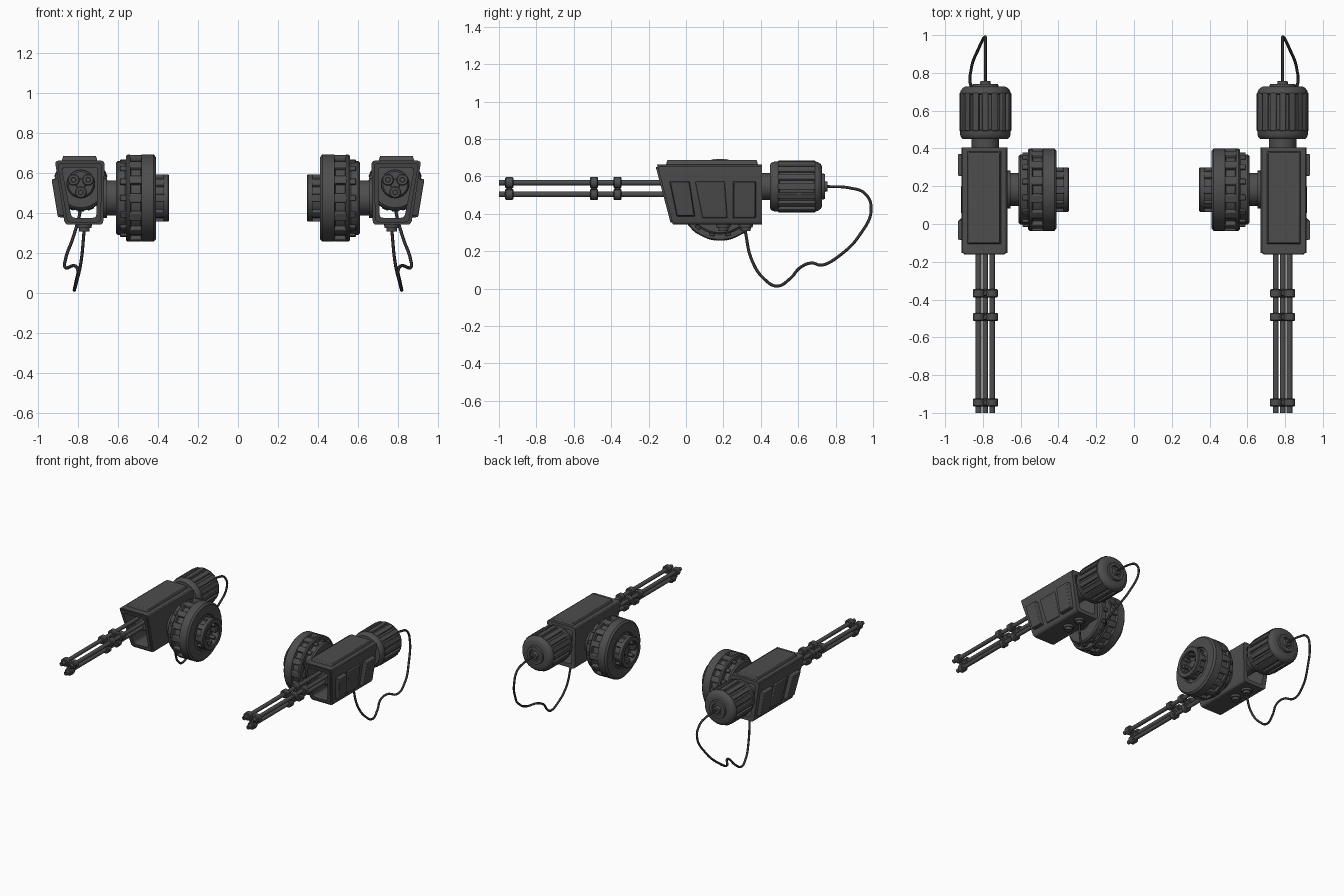
import bpy, bmesh
from math import sin, cos, pi, tau
from mathutils import Vector, Matrix

if "Cube" in bpy.data.objects:
    bpy.data.objects.remove(bpy.data.objects["Cube"])

def mat(name, v):
    m = bpy.data.materials.new(name)
    m.diffuse_color = (v, v, v, 1)
    m.use_nodes = True
    m.node_tree.nodes["Principled BSDF"].inputs["Base Color"].default_value = m.diffuse_color
    return m

METAL, RUBBER = mat("dark_metal", 0.075), mat("cable_rubber", 0.03)
GUN = Vector((0.787, 0, 0.546))      # barrel axis (along y)
WHEEL = Vector((0, 0.182, 0.475))    # side drum axis (along x)

def finish(name, bm, bevel=0):
    """Mesh object, smooth with sharp edges, mirrored to the other side."""
    bmesh.ops.recalc_face_normals(bm, faces=bm.faces)
    me = bpy.data.meshes.new(name)
    bm.to_mesh(me)
    bm.free()
    me.shade_smooth()
    me.set_sharp_from_angle(angle=0.6)
    me.materials.append(METAL)
    ob = bpy.data.objects.new(name, me)
    bpy.context.collection.objects.link(ob)
    if bevel:
        b = ob.modifiers.new("bevel", 'BEVEL')
        b.width, b.segments, b.limit_method = bevel, 2, 'ANGLE'
    ob.modifiers.new("mirror", 'MIRROR').use_mirror_merge = False
    return ob

def place(axis, c, along, u, v):
    return c + (Vector((along, u, v)) if axis == 'X' else Vector((u, along, v)))

def lathe(name, prof, axis, c, n=40, bm=None):
    """Revolve (along, radius) points; flat ends are capped."""
    own = bm is None
    bm = bm or bmesh.new()
    rings = [[bm.verts.new(place(axis, c, a, r * cos(tau * i / n), r * sin(tau * i / n)))
              for i in range(n)] for a, r in prof]
    for p, q in zip(rings, rings[1:]):
        for i in range(n):
            j = (i + 1) % n
            bm.faces.new((p[i], p[j], q[j], q[i]))
    bm.faces.new(rings[0])
    bm.faces.new(rings[-1])
    return finish(name, bm) if own else None

def bars(name, n, axis, c, a0, a1, r0, r1, w, bevel=0.004):
    """Blocks arranged radially around an axis."""
    bm = bmesh.new()
    for k in range(n):
        t = tau * k / n
        new = bmesh.ops.create_cube(bm, size=1)['verts']
        for v in new:
            r, s = (r0 + r1) / 2 + v.co.x * (r1 - r0), v.co.y * w
            a = (a0 + a1) / 2 + v.co.z * (a1 - a0)
            v.co = place(axis, c, a, r * cos(t) - s * sin(t), r * sin(t) + s * cos(t))
    return finish(name, bm, bevel)

# housing: hollow trapezoid tube with slanted front
def section(d):
    """Rounded trapezoid cross-section (x, z), inset by d."""
    pts = [Vector(p) for p in ((0.675 + d, 0.342 + d), (0.867 - d, 0.342 + d),
                               (0.917 - d, 0.663 - d), (0.668 + d, 0.663 - d))]
    out, r = [], 0.02
    for i, p in enumerate(pts):
        a = p + (pts[i - 1] - p).normalized() * r
        b = p + (pts[(i + 1) % 4] - p).normalized() * r
        out += [a.lerp(p, t).lerp(p.lerp(b, t), t) for t in (0, 0.33, 0.67, 1)]
    return out

def front_y(z):
    return -0.155 + (0.663 - z) / 0.321 * 0.085

def tube(name, d0, d1, y_off, y_end):
    bm = bmesh.new()
    loops = []
    for d, back in ((d0, 0), (d0, 1), (d1, 1), (d1, 0)):
        loops.append([bm.verts.new((p.x, (y_end if y_end is not None else front_y(p.y) + 0.03)
                                    if back else front_y(p.y) + y_off, p.y)) for p in section(d)])
    for k in range(4):
        p, q = loops[k], loops[(k + 1) % 4]
        for i in range(len(p)):
            j = (i + 1) % len(p)
            bm.faces.new((p[i], p[j], q[j], q[i]))
    return finish(name, bm)

tube("housing_shell", 0, 0.03, 0, 0.406)
tube("housing_front_rim", 0.012, 0.034, -0.01, None)

def slab(name, base, top):
    """Solid between two matching outlines."""
    bm = bmesh.new()
    a, b = ([bm.verts.new(p) for p in o] for o in (base, top))
    bm.faces.new(a)
    bm.faces.new(b)
    for i in range(len(a)):
        j = (i + 1) % len(a)
        bm.faces.new((a[i], a[j], b[j], b[i]))
    return finish(name, bm, 0.004)

# lid on top
rect = lambda x0, x1, y0, y1, z: [(x0, y0, z), (x1, y0, z), (x1, y1, z), (x0, y1, z)]
slab("housing_lid", rect(0.70, 0.887, -0.11, 0.388, 0.65), rect(0.712, 0.875, -0.10, 0.378, 0.687))

# outer side panels
wall = lambda z: 0.867 + (z - 0.342) / 0.321 * 0.05
panels = {"front": (((-0.09, .575), (0.02, .575), (0.05, .385), (-0.05, .385)), 0.03),
          "middle": (((0.045, .575), (0.21, .575), (0.225, .375), (0.085, .375)), 0.012),
          "rear": (((0.25, .575), (0.375, .575), (0.375, .375), (0.25, .375)), 0.03)}
for key, (quad, t) in panels.items():
    cy, cz = sum(p[0] for p in quad) / 4, sum(p[1] for p in quad) / 4
    slab("side_panel_" + key, [(wall(z) - 0.01, y, z) for y, z in quad],
         [(wall(z) + t, cy + (y - cy) * 0.9, cz + (z - cz) * 0.94) for y, z in quad])

# inner barrel mount and neck
lathe("barrel_mount", [(-0.06, 0.03), (-0.06, 0.062), (-0.05, 0.07), (0.0, 0.07), (0.0, 0.062),
                       (0.38, 0.062), (0.38, 0.072), (0.47, 0.072)], 'Y', GUN)

# three barrels and their clamps
spots = [(0.042 * cos(a), 0.042 * sin(a)) for a in (pi / 6, 5 * pi / 6, -pi / 2)]
bm = bmesh.new()
for dx, dz in spots:
    lathe("", [(-0.05, 0.015), (-1.0, 0.015), (-1.0, 0.009), (-0.95, 0.009)], 'Y',
          GUN + Vector((dx, 0, dz)), 16, bm)
finish("barrels", bm)
bm = bmesh.new()
for y in (-0.366, -0.492, -0.945):
    for dx, dz in spots + [(0, 0)]:
        h, r = (0.022, 0.030) if dz else (0.016, 0.027)
        lathe("", [(y - h, r - 0.005), (y - h + 0.005, r), (y + h - 0.005, r), (y + h, r - 0.005)],
              'Y', GUN + Vector((dx, 0, dz)), 20, bm)
finish("barrel_clamps", bm)

# ribbed rear motor
lathe("rear_motor", [(0.45, 0.09), (0.45, 0.118), (0.458, 0.128), (0.475, 0.134), (0.495, 0.134),
                     (0.5, 0.124), (0.685, 0.124), (0.69, 0.134), (0.705, 0.131), (0.72, 0.12),
                     (0.728, 0.105), (0.728, 0.07), (0.742, 0.067), (0.742, 0.045), (0.735, 0.042),
                     (0.735, 0.03), (0.757, 0.026), (0.757, 0.012)], 'Y', GUN, 48)
bars("motor_ribs", 16, 'Y', GUN, 0.492, 0.693, 0.115, 0.138, 0.034)

# side wheel: axle, stepped discs, spacers and hub
lathe("wheel_axle", [(0.70, 0.1), (0.655, 0.1), (0.655, 0.088), (0.60, 0.088)], 'X', WHEEL)
lathe("wheel_body", [(0.612, 0.08), (0.612, 0.175), (0.602, 0.185), (0.565, 0.185), (0.56, 0.18),
                     (0.56, 0.212), (0.552, 0.218), (0.54, 0.218), (0.535, 0.198), (0.487, 0.198),
                     (0.482, 0.218), (0.422, 0.218), (0.41, 0.205), (0.41, 0.135), (0.418, 0.13),
                     (0.418, 0.1)], 'X', WHEEL, 64)
bars("wheel_spacers", 14, 'X', WHEEL, 0.482, 0.545, 0.18, 0.219, 0.045, 0.006)
bars("wheel_back_lugs", 14, 'X', WHEEL, 0.558, 0.59, 0.16, 0.197, 0.03)
lathe("wheel_hub", [(0.42, 0.102), (0.372, 0.102), (0.372, 0.118), (0.35, 0.118), (0.345, 0.113),
                    (0.345, 0.085), (0.35, 0.08), (0.40, 0.08), (0.40, 0.035), (0.385, 0.03),
                    (0.385, 0.01)], 'X', WHEEL, 48)
bars("hub_lugs", 8, 'X', WHEEL, 0.37, 0.415, 0.09, 0.118, 0.04)
bars("hub_inner_bolts", 8, 'X', WHEEL, 0.36, 0.405, 0.056, 0.085, 0.024)

# connectors under the housing
bm = bmesh.new()
for y in (0.20, 0.32):
    for r, z0, z1 in ((0.04, 0.326, 0.35), (0.028, 0.308, 0.335)):
        bmesh.ops.create_cone(bm, cap_ends=True, segments=24, radius1=r * 0.9, radius2=r,
                              depth=z1 - z0, matrix=Matrix.Translation((0.77, y, (z0 + z1) / 2)))
finish("underside_connectors", bm)

# hanging power cables
path = [(.77, .315, .315), (.787, .353, .15), (.81, .42, .05), (.82, .487, .014), (.812, .556, .053),
        (.802, .61, .112), (.82, .668, .137), (.862, .727, .126), (.862, .82, .176),
        (.822, .93, .289), (.788, .99, .428), (.787, .957, .508), (.787, .877, .538),
        (.787, .745, .546)]
for side, s in (("right", 1), ("left", -1)):
    cu = bpy.data.curves.new("cable_" + side, 'CURVE')
    cu.dimensions = '3D'
    cu.bevel_depth, cu.bevel_resolution, cu.use_fill_caps = 0.008, 3, True
    sp = cu.splines.new('BEZIER')
    sp.bezier_points.add(len(path) - 1)
    for bp, (x, y, z) in zip(sp.bezier_points, path):
        bp.co = (s * x, y, z)
        bp.handle_left_type = bp.handle_right_type = 'AUTO'
    cu.materials.append(RUBBER)
    bpy.context.collection.objects.link(bpy.data.objects.new("cable_" + side, cu))
